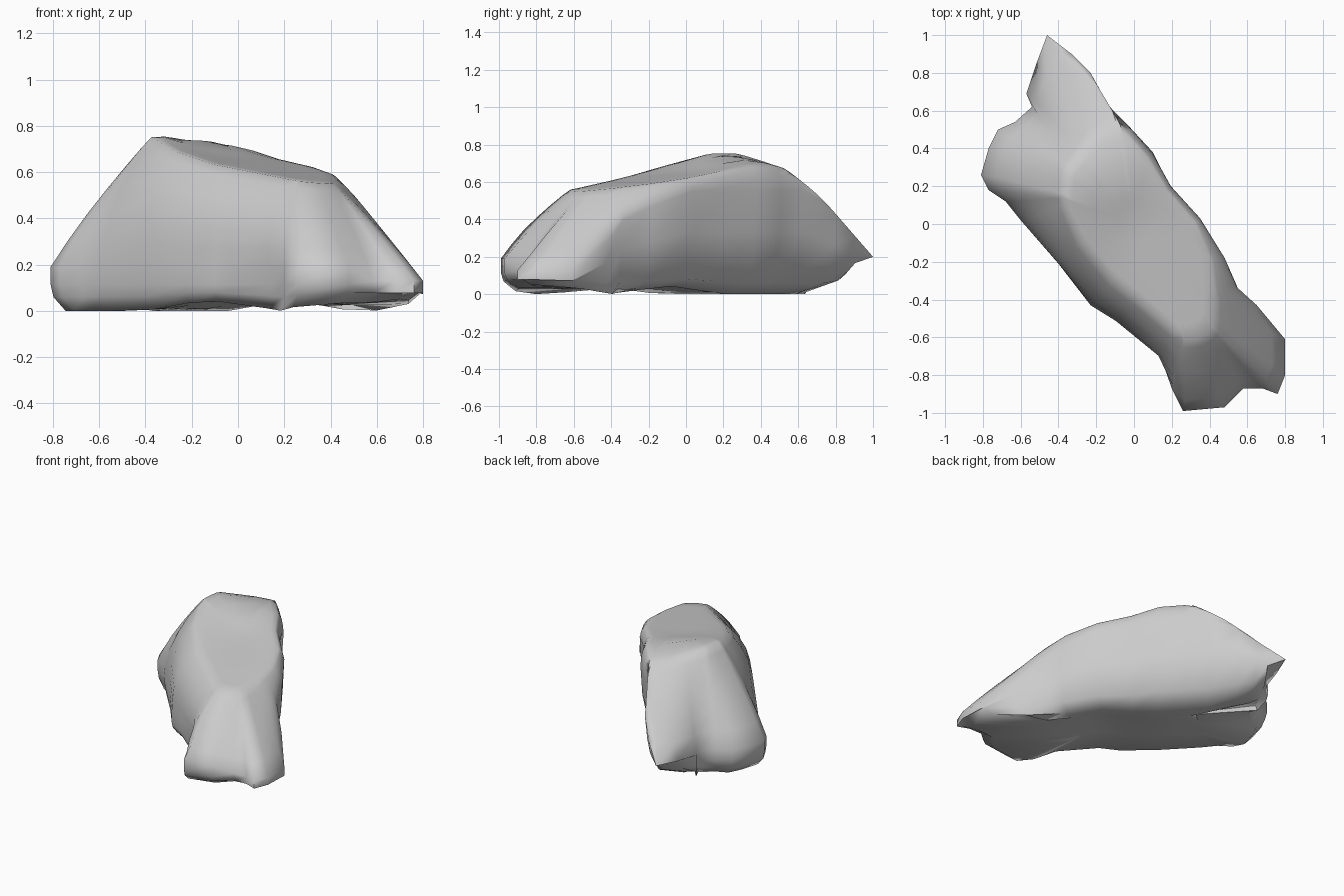
import bpy
import bmesh
from math import sqrt, exp, hypot
from mathutils import Vector

old = bpy.data.objects.get("Cube")
if old:
    bpy.data.objects.remove(old, do_unlink=True)

# Widest outline of the boulder, from the back tip round
OUTLINE = [
    (-.46, 1), (-.52, .84), (-.57, .69), (-.54, .62), (-.63, .54), (-.72, .5),
    (-.77, .4), (-.81, .26), (-.77, .18), (-.68, .12), (-.6, .02), (-.4, -.21),
    (-.23, -.43), (-.1, -.51), (.14, -.7), (.2, -.87), (.26, -.99), (.48, -.97),
    (.58, -.87), (.68, -.87), (.76, -.9), (.8, -.8), (.8, -.61), (.65, -.43),
    (.55, -.34), (.48, -.18), (.35, .03), (.19, .2), (.1, .38), (-.02, .51),
    (-.13, .62), (-.23, .8), (-.33, .9),
]
ROOT = sqrt(2)


def to_axes(x, y):
    """Length and width coordinates of the diagonal boulder."""
    return (x - y) / ROOT, (x + y) / ROOT


def to_world(u, v, z):
    return Vector(((u + v) / ROOT, (v - u) / ROOT, z))


def soft_clamp(a, low, high):
    c = max(low, min(high, a))
    return c + .1 * (a - c)


def plateau(u, v):
    """Point of the top edge above an outline point, and how far it recedes."""
    v *= .62 if v < 0 else .9
    p = to_world(soft_clamp(u, -.43, .66), v, 0)
    tu, tv = to_axes(soft_clamp(p.x, -.36, .41), soft_clamp(p.y, -.61, .52))
    return tu, tv, hypot(tu - u, tv - v)


def crown(u, v):
    """Flat top that slopes to the front, and falls off at the back."""
    slope = .645 - (.3 if u < 0 else .15) * u
    y = (v - u) / ROOT
    return min(.755, slope + .01) - .33 * max(0, y - .28)


def rim_height(u, v):
    """Height of the widest line: high along the overhanging side."""
    p = to_world(u, v, 0)
    if v > .1 and p.x > -.5:
        return min(.2 + 1.15 * (1 - p.y), .55, max(.12, .54 - 1.15 * (p.x - .42)))
    return .13 if u > .95 and v > -.3 else .19


def underside(u):
    """Shallow hollow in the middle, lifted a little under the front."""
    return .045 * max(0, 1 - abs(u - .25) / .45) + .12 * max(0, u - .75)


def wall_point(u, v, t):
    """Point on the wall, t = 0 at the rim and 1 at the plateau edge."""
    tu, tv, recede = plateau(u, v)
    f = t ** (1.03 + 2 * exp(-recede / .14))
    rim = rim_height(u, v)
    z = rim + (crown(tu, tv) - rim) * t
    return to_world(u + (tu - u) * f, v + (tv - v) * f, z)


def low_point(u, v, scale, undercut, z):
    """Point below the rim, undercut at the back tip and along one side."""
    tip = max(0, -u - .8) * .5 if v > .1 else 0
    side = undercut if v > .1 and u < .7 else 1
    return to_world(u * (scale - tip), v * scale * side, z + tip * .4)


def cap_ring(scale):
    ring = []
    for u, v in base:
        tu, tv, _ = plateau(u, v)
        ring.append(to_world(tu * scale, tv * scale, crown(tu * scale, tv * scale)))
    return ring


# Stack rings from the underside to the crown
base = [to_axes(*p) for p in OUTLINE]
rings = [[low_point(u, v, .5, .1, underside(u * .5) + .01) for u, v in base],
         [low_point(u, v, .92, .4, underside(u)) for u, v in base],
         [low_point(u, v, .985, .82, .06 + underside(u) * .5) for u, v in base],
         [low_point(u, v, 1, .96, rim_height(u, v) * .6) for u, v in base]]
for t in (0, .2, .4, .6, .78, .92, 1):
    rings.append([wall_point(u, v, t) for u, v in base])
rings += [cap_ring(scale) for scale in (.88, .6, .3)]

bm = bmesh.new()
loops = [[bm.verts.new(p) for p in ring] for ring in rings]
n = len(base)
for lower, upper in zip(loops, loops[1:]):
    for i in range(n):
        j = (i + 1) % n
        bm.faces.new((lower[i], lower[j], upper[j], upper[i]))
bm.faces.new(loops[0])
bm.faces.new(loops[-1])
bmesh.ops.triangulate(bm, faces=[f for f in bm.faces if len(f.verts) > 4])
# Soften the walls and top while the outline keeps its shape
soft = [v for ring in loops[5:] for v in ring]
bmesh.ops.smooth_vert(bm, verts=soft, factor=.3, use_axis_x=True,
                      use_axis_y=True, use_axis_z=True)
bmesh.ops.recalc_face_normals(bm, faces=bm.faces)

mesh = bpy.data.meshes.new("boulder")
bm.to_mesh(mesh)
bm.free()
boulder = bpy.data.objects.new("boulder", mesh)
bpy.context.collection.objects.link(boulder)

# Plain stone colour
stone = bpy.data.materials.new("light grey stone")
stone.use_nodes = True
colour = (.6, .6, .6, 1)
stone.diffuse_color = colour
stone.node_tree.nodes["Principled BSDF"].inputs["Base Color"].default_value = colour
mesh.materials.append(stone)

bpy.ops.object.select_all(action="DESELECT")
boulder.select_set(True)
bpy.context.view_layer.objects.active = boulder
bpy.ops.object.shade_smooth_by_angle(angle=1.3)
